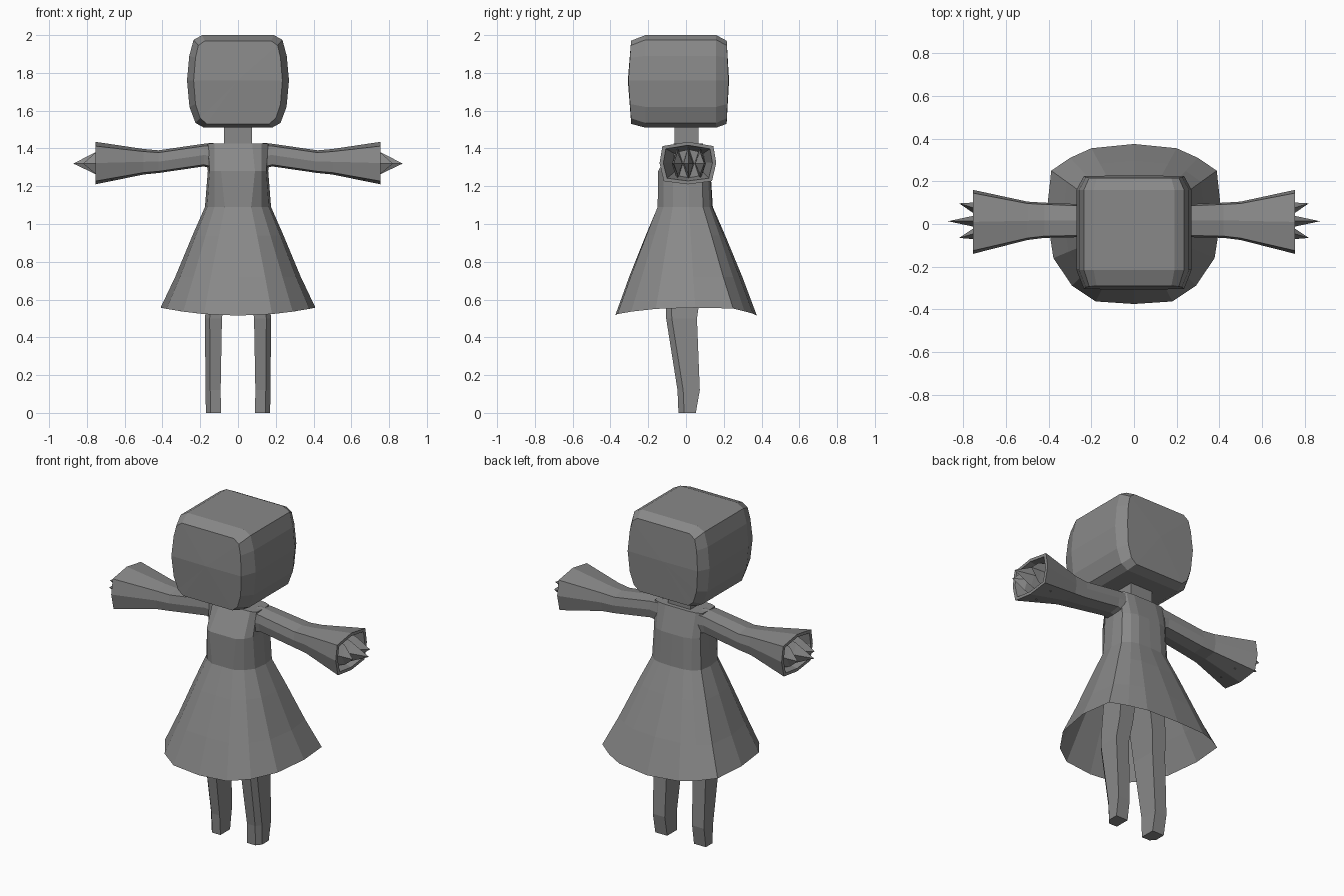
import bpy, bmesh

if "Cube" in bpy.data.objects:
    bpy.data.objects.remove(bpy.data.objects["Cube"])

grey = bpy.data.materials.new("plain_grey")
grey.diffuse_color = (0.25, 0.25, 0.25, 1)
grey.use_nodes = True
grey.node_tree.nodes["Principled BSDF"].inputs["Base Color"].default_value = grey.diffuse_color


def make(name, rings, cap_start=None, cap_end=None):
    """Loft closed rings of equal length; a cap is None, 'flat' or a fan apex."""
    bm = bmesh.new()
    loops = [[bm.verts.new(p) for p in r] for r in rings]
    n = len(loops[0])
    for a, b in zip(loops, loops[1:]):
        for i in range(n):
            j = (i + 1) % n
            bm.faces.new((a[i], a[j], b[j], b[i]))
    for loop, cap in ((loops[0], cap_start), (loops[-1], cap_end)):
        if cap == 'flat':
            bm.faces.new(loop)
        elif cap:
            apex = bm.verts.new(cap)
            for i in range(n):
                bm.faces.new((loop[i], loop[(i + 1) % n], apex))
    bmesh.ops.recalc_face_normals(bm, faces=bm.faces)
    mesh = bpy.data.meshes.new(name)
    bm.to_mesh(mesh)
    bm.free()
    mesh.materials.append(grey)
    obj = bpy.data.objects.new(name, mesh)
    bpy.context.collection.objects.link(obj)
    return obj


def mirror(obj):
    obj.modifiers.new("mirror", 'MIRROR').use_axis[0] = True


def both_sides(half):
    """Complete a half outline, leaving points on the centre line single."""
    return half + [(-a, b) for a, b in reversed(half) if a > 0]


def box_ring(x0, x1, y0, y1, z):
    return [(x0, y0, z), (x1, y0, z), (x1, y1, z), (x0, y1, z)]


# head: rounded block, bevelled towards front and back
outer = both_sides([(0, 2.0), (0.19, 2.0), (0.235, 1.975), (0.258, 1.89), (0.27, 1.76),
                    (0.257, 1.62), (0.225, 1.535), (0.18, 1.51), (0, 1.51)])
inner = both_sides([(0, 1.97), (0.175, 1.97), (0.21, 1.945), (0.225, 1.88), (0.235, 1.76),
                    (0.225, 1.635), (0.2, 1.56), (0.165, 1.53), (0, 1.53)])
head_rings = [[(x, y - d * (1 - min(1, abs(z - 1.76) / 0.22)), z) for x, z in prof]
              for prof, y, d in ((inner, -0.29, 0.015), (outer, -0.215, 0),
                                 (outer, 0.16, 0), (inner, 0.215, -0.01))]
make("head", head_rings, (0, -0.308, 1.76), (0, 0.228, 1.76))

# neck
make("neck", [box_ring(-0.075, 0.075, -0.06, 0.065, z) for z in (1.40, 1.53)], 'flat', 'flat')

# dress: flared open skirt, waist, chest and sloping neckline
hem = both_sides([(0, -0.375), (0.18, -0.363), (0.29, -0.29), (0.378, -0.16), (0.41, 0.05),
                  (0.388, 0.25), (0.30, 0.31), (0.20, 0.355), (0, 0.375)])
waist = both_sides([(0, -0.15), (0.07, -0.15), (0.125, -0.12), (0.163, -0.07), (0.175, 0.015),
                    (0.165, 0.09), (0.125, 0.125), (0.08, 0.138), (0, 0.142)])
chest = both_sides([(0, -0.148), (0.09, -0.148), (0.125, -0.12), (0.15, -0.07), (0.16, 0.015),
                    (0.155, 0.085), (0.12, 0.115), (0.075, 0.13), (0, 0.13)])
collar = both_sides([(0, -0.065), (0.075, -0.065), (0.125, -0.062), (0.16, -0.05), (0.165, 0.015),
                     (0.16, 0.07), (0.125, 0.085), (0.075, 0.09), (0, 0.09)])


def blend(a, b, t):
    return [(p[0] + (q[0] - p[0]) * t, p[1] + (q[1] - p[1]) * t) for p, q in zip(a, b)]


dress_rings = [[(x, y, 0.515 + 0.04 * (x / 0.4) ** 2) for x, y in hem]]
for ring, z in ((blend(hem, waist, 0.33), 0.72), (blend(hem, waist, 0.72), 0.94), (waist, 1.09),
                (chest, 1.28), (collar, 1.425)):
    dress_rings.append([(x, y, z) for x, y in ring])
make("dress", dress_rings, None, 'flat')

# sleeves: eight-sided, flared, with a rim and a recessed opening
cuff = [(-0.9, 0.8), (0, 1), (0.9, 0.8), (1, 0), (0.85, -0.85), (0, -1), (-0.85, -0.85), (-1, 0)]


def sleeve_ring(x, y0, y1, z0, z1):
    return [(x, (y0 + y1) / 2 + a * (y1 - y0) / 2, (z0 + z1) / 2 + b * (z1 - z0) / 2)
            for a, b in cuff]


mirror(make("sleeves", [sleeve_ring(*s) for s in (
    (0.13, -0.06, 0.09, 1.29, 1.43), (0.18, -0.06, 0.09, 1.305, 1.425),
    (0.42, -0.065, 0.10, 1.27, 1.39), (0.50, -0.075, 0.105, 1.262, 1.397),
    (0.755, -0.14, 0.16, 1.21, 1.435), (0.755, -0.12, 0.14, 1.228, 1.417),
    (0.55, -0.07, 0.10, 1.27, 1.385))], 'flat', 'flat'))

# claws: three spikes on each hand, the middle one longest
for name, y, tip in (("front_claws", -0.045, 0.82), ("middle_claws", 0.013, 0.872),
                     ("back_claws", 0.075, 0.82)):
    base = [(0.66, y - 0.03, 1.32), (0.66, y, 1.23), (0.66, y + 0.03, 1.32), (0.66, y, 1.41)]
    mid = [(0.75, y - 0.026, 1.32), (0.75, y, 1.262), (0.75, y + 0.026, 1.32), (0.75, y, 1.382)]
    tip_y = 0.013 + (y - 0.013) * 1.35
    mirror(make(name, [base, mid], 'flat', (tip, tip_y, 1.32)))
hand = [[(x, 0.015 + a * w, 1.32 + b * w) for a, b in cuff] for x, w in ((0.54, 0.06), (0.67, 0.075))]
mirror(make("hands", hand, 'flat', 'flat'))


# legs: slightly bent at the ankle, outer front corner chamfered
def leg_ring(x0, x1, y0, y1, z):
    return [(x0, y0, z), (x1 - 0.025, y0, z), (x1, y0 + 0.03, z), (x1, y1, z), (x0, y1, z)]


mirror(make("legs", [leg_ring(*s) for s in (
    (0.09, 0.17, -0.04, 0.052, 0.0), (0.092, 0.172, -0.045, 0.073, 0.12),
    (0.085, 0.175, -0.105, 0.058, 0.5), (0.07, 0.165, -0.11, 0.075, 0.62),
    (0.02, 0.14, -0.10, 0.08, 1.0))], 'flat', 'flat'))
